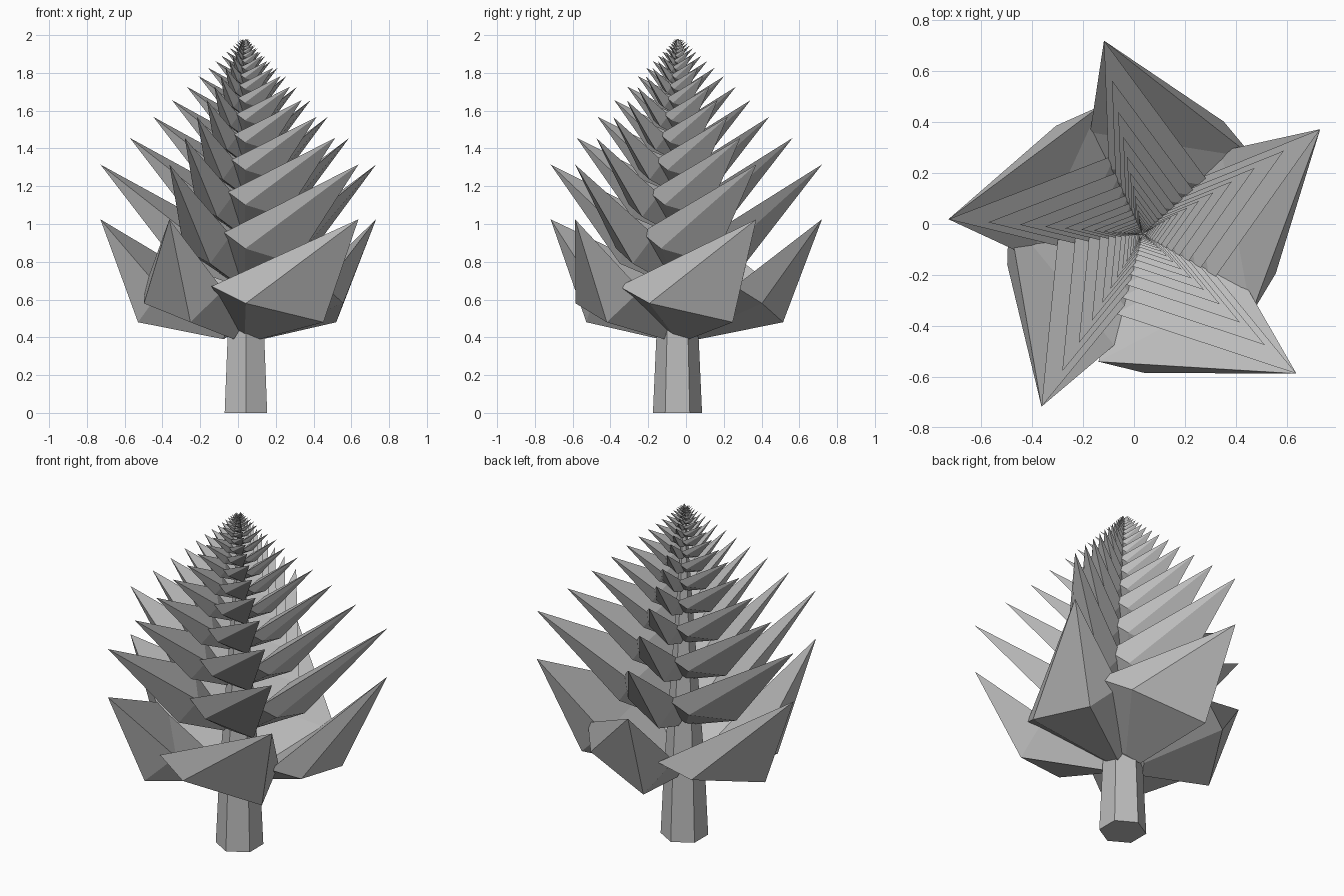
import bpy, bmesh
from math import radians, cos, sin

cube = bpy.data.objects.get("Cube")
if cube:
    bpy.data.objects.remove(cube, do_unlink=True)

AX, AY, TOP = 0.034, -0.04, 2.0
ARMS = [(30.6, 0.81), (101.3, 0.775), (175.6, 0.765), (239.6, 0.785), (317.8, 0.815)]
SHRINK = 0.795

grey = bpy.data.materials.new("plain grey")
grey.use_nodes = True
colour = (0.5, 0.5, 0.5, 1)
grey.diffuse_color = colour
grey.node_tree.nodes["Principled BSDF"].inputs["Base Color"].default_value = colour


def finish(bm, name):
    bmesh.ops.recalc_face_normals(bm, faces=bm.faces)
    mesh = bpy.data.meshes.new(name)
    bm.to_mesh(mesh)
    bm.free()
    mesh.materials.append(grey)
    obj = bpy.data.objects.new(name, mesh)
    bpy.context.collection.objects.link(obj)
    return obj


def add_leaf(bm, arm, base, ring, tip_z, scale):
    """Folded leaf: small ring at the stem, wide ring, then a point."""
    angle, reach = arm

    def vert(turn, r, z):
        a = radians(angle + turn)
        return bm.verts.new((AX + r * scale * cos(a), AY + r * scale * sin(a),
                             TOP - (TOP - z) * scale))

    inner = [vert(*p) for p in base]
    outer = [vert(*p) for p in ring]
    tip = vert(0, reach, tip_z)
    n = len(ring)
    for i in range(n):
        j = (i + 1) % n
        bm.faces.new((inner[i], inner[j], outer[j], outer[i]))
        bm.faces.new((outer[i], outer[j], tip))
    bm.faces.new(inner)


def whorl(name, base, ring, tip_z, scale=1.0):
    bm = bmesh.new()
    for arm in ARMS:
        add_leaf(bm, arm, base, ring, tip_z, scale)
    return finish(bm, name)


# Wide bottom whorl: turn from the arm, radius, height
whorl("bottom_leaves",
      [(-67, 0.11, 0.44), (-47, 0.11, 0.42), (0, 0.11, 0.39), (16, 0.1, 0.44)],
      [(-67, 0.53, 0.67), (-47, 0.545, 0.58), (0, 0.565, 0.48), (16, 0.45, 0.65)], 1.025)

# Slimmer whorls shrinking towards the top
for level in range(16):
    whorl(f"leaves_{level + 1}",
          [(-67, 0.09, 0.73), (-47, 0.09, 0.71), (0, 0.09, 0.69), (16, 0.08, 0.73)],
          [(-67, 0.33, 0.955), (-47, 0.33, 0.87), (0, 0.36, 0.79), (16, 0.29, 0.94)],
          1.315, SHRINK ** level)

# Six-sided tapered trunk
bm = bmesh.new()
rings = []
for z, r in ((0, 0.13), (0.4, 0.112), (1.98, 0.004)):
    rings.append([bm.verts.new((AX + 0.008 + r * cos(radians(30 + 60 * i)),
                                AY - 0.005 + r * sin(radians(30 + 60 * i)), z)) for i in range(6)])
for low, high in zip(rings, rings[1:]):
    for i in range(6):
        j = (i + 1) % 6
        bm.faces.new((low[i], low[j], high[j], high[i]))
bm.faces.new(rings[0])
bm.faces.new(rings[-1])
finish(bm, "trunk")
